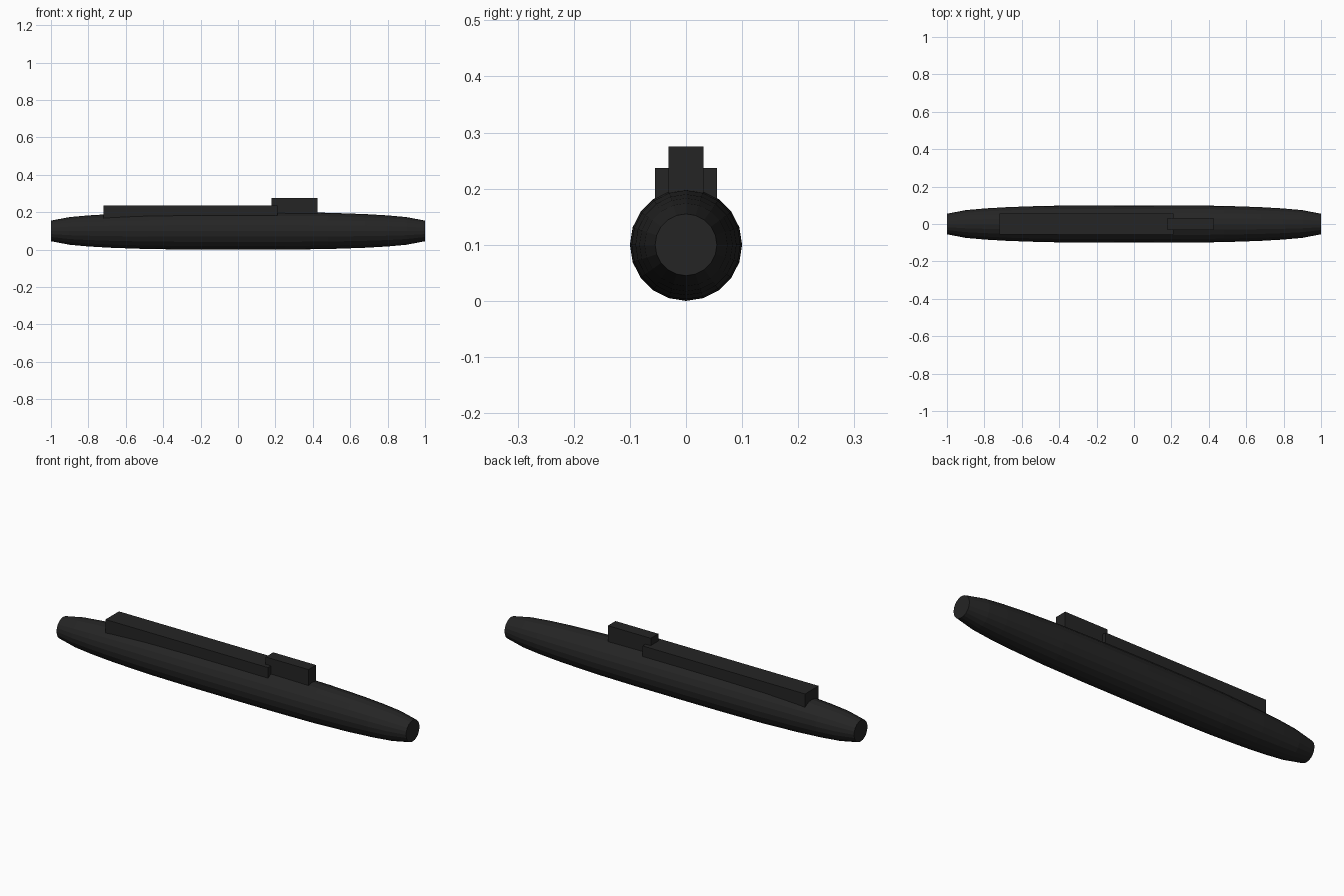
import bpy
import bmesh
from math import sin, cos, tau

if "Cube" in bpy.data.objects:
    bpy.data.objects.remove(bpy.data.objects["Cube"], do_unlink=True)

black = bpy.data.materials.new("matte_black")
black.use_nodes = True
colour = (0.018, 0.018, 0.018, 1)
black.diffuse_color = colour
bsdf = black.node_tree.nodes["Principled BSDF"]
bsdf.inputs["Base Color"].default_value = colour
bsdf.inputs["Roughness"].default_value = 0.8


def finish(name, bm):
    bmesh.ops.recalc_face_normals(bm, faces=bm.faces)
    mesh = bpy.data.meshes.new(name)
    bm.to_mesh(mesh)
    bm.free()
    mesh.materials.append(black)
    obj = bpy.data.objects.new(name, mesh)
    bpy.context.collection.objects.link(obj)
    return obj


def box(name, low, high):
    bm = bmesh.new()
    bmesh.ops.create_cube(bm, size=1)
    for v in bm.verts:
        v.co = [a + (b - a) * (c + 0.5) for a, b, c in zip(low, high, v.co)]
    return finish(name, bm)


# Hull: faceted rings lofted along x, closed by flat blunt ends
SIDES = 20
half = [(0, 0.1), (0.25, 0.0995), (0.48, 0.097), (0.68, 0.09),
        (0.8, 0.083), (0.9, 0.074), (1, 0.055)]
profile = [(-x, r) for x, r in reversed(half[1:])] + half
bm = bmesh.new()
rings = []
for x, r in profile:
    rings.append([bm.verts.new((x, r * cos(tau * i / SIDES),
                                0.1 + r * sin(tau * i / SIDES)))
                  for i in range(SIDES)])
for a, b in zip(rings, rings[1:]):
    for i in range(SIDES):
        j = (i + 1) % SIDES
        bm.faces.new((a[i], a[j], b[j], b[i]))
bm.faces.new(rings[0])
bm.faces.new(rings[-1])
finish("hull", bm)

# Raised deck casing and conning tower
box("deck_casing", (-0.72, -0.055, 0.15), (0.21, 0.055, 0.237))
box("conning_tower", (0.18, -0.031, 0.15), (0.425, 0.031, 0.275))
